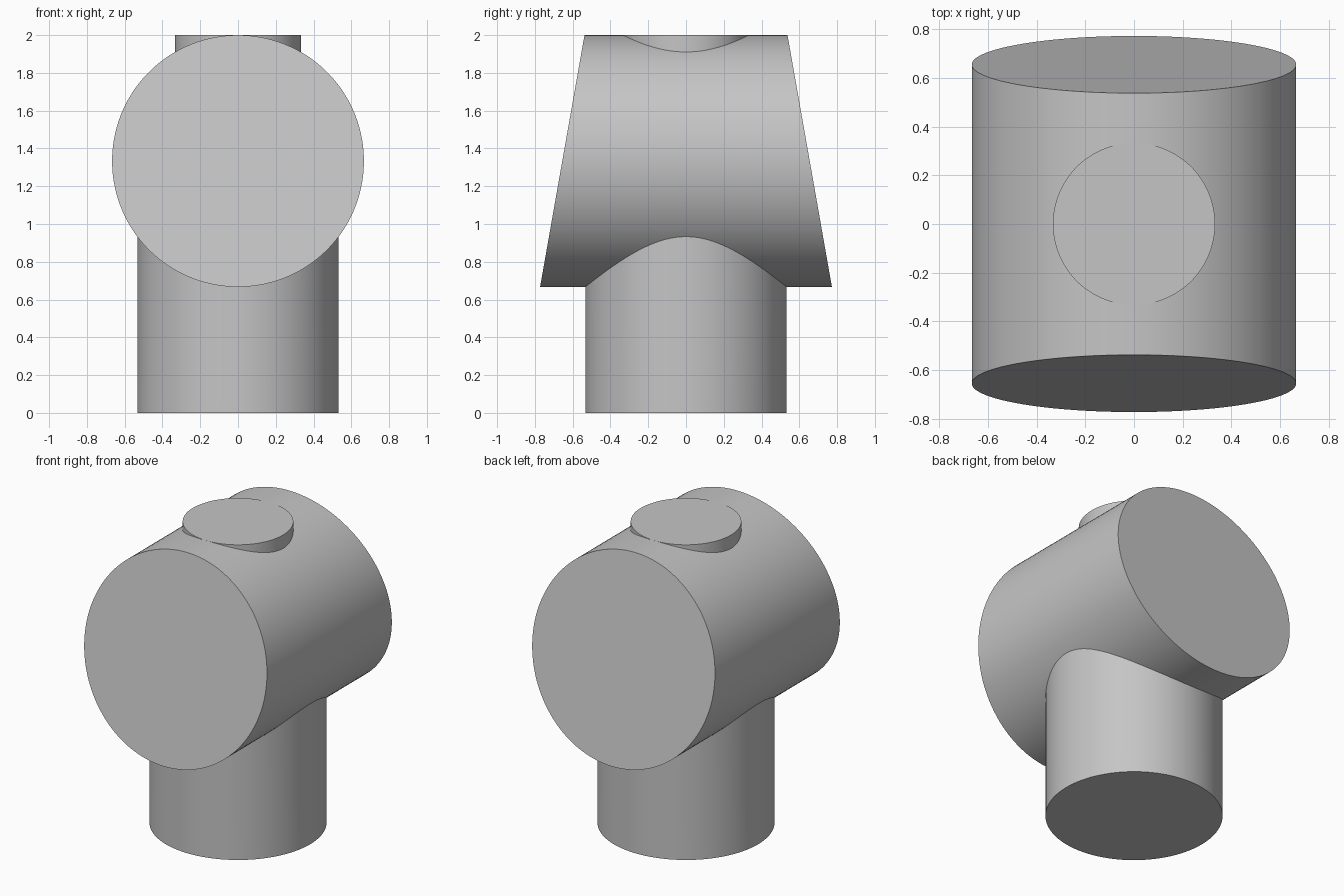
import bpy
import bmesh
import math

cube = bpy.data.objects.get("Cube")
if cube:
    bpy.data.objects.remove(cube, do_unlink=True)

SEGMENTS = 128
BARREL_R = 0.6667
BARREL_Z = 1.3333
HALF_LENGTH = 0.655
SLOPE = math.tan(math.radians(10))
SINK = 0.003  # how far saddle ends dip into the barrel

grey = bpy.data.materials.new("plain grey")
grey.use_nodes = True
colour = (0.56, 0.56, 0.56, 1)
grey.diffuse_color = colour
grey.node_tree.nodes["Principled BSDF"].inputs["Base Color"].default_value = colour


def circle(radius):
    # Half-step offset keeps a flat facet, not a vertex, at each pole
    for i in range(SEGMENTS):
        a = 2 * math.pi * (i + 0.5) / SEGMENTS
        yield radius * math.cos(a), radius * math.sin(a)


def tube(name, ring_a, ring_b, cap_a=True, cap_b=True):
    """Skin two matching rings, with optional flat caps."""
    bm = bmesh.new()
    a = [bm.verts.new(p) for p in ring_a]
    b = [bm.verts.new(p) for p in ring_b]
    for i in range(SEGMENTS):
        j = (i + 1) % SEGMENTS
        bm.faces.new((a[i], a[j], b[j], b[i]))
    if cap_a:
        bm.faces.new(a[::-1])
    if cap_b:
        bm.faces.new(b)
    bmesh.ops.recalc_face_normals(bm, faces=bm.faces[:])
    mesh = bpy.data.meshes.new(name)
    bm.to_mesh(mesh)
    bm.free()
    mesh.materials.append(grey)
    obj = bpy.data.objects.new(name, mesh)
    bpy.context.collection.objects.link(obj)
    bpy.ops.object.select_all(action='DESELECT')
    obj.select_set(True)
    bpy.context.view_layer.objects.active = obj
    bpy.ops.object.shade_smooth_by_angle(angle=math.radians(30))
    return obj


def saddle(x, side):
    """Height of the barrel's upper (+1) or lower (-1) surface, sunk slightly."""
    return BARREL_Z + side * (math.sqrt(BARREL_R ** 2 - x * x) - SINK)


# Horizontal barrel with end faces leaning inward toward the top
def barrel_end(side):
    return [(x, side * (HALF_LENGTH - z * SLOPE), BARREL_Z + z)
            for x, z in circle(BARREL_R)]


tube("barrel", barrel_end(1), barrel_end(-1))

# Upright post fitted to the underside of the barrel
post = list(circle(0.533))
tube("post", [(x, y, 0) for x, y in post],
     [(x, y, saddle(x, -1)) for x, y in post], cap_b=False)

# Short round boss fitted to the top of the barrel
boss = list(circle(0.333))
tube("top_boss", [(x, y, saddle(x, 1)) for x, y in boss],
     [(x, y, 2) for x, y in boss], cap_a=False)
